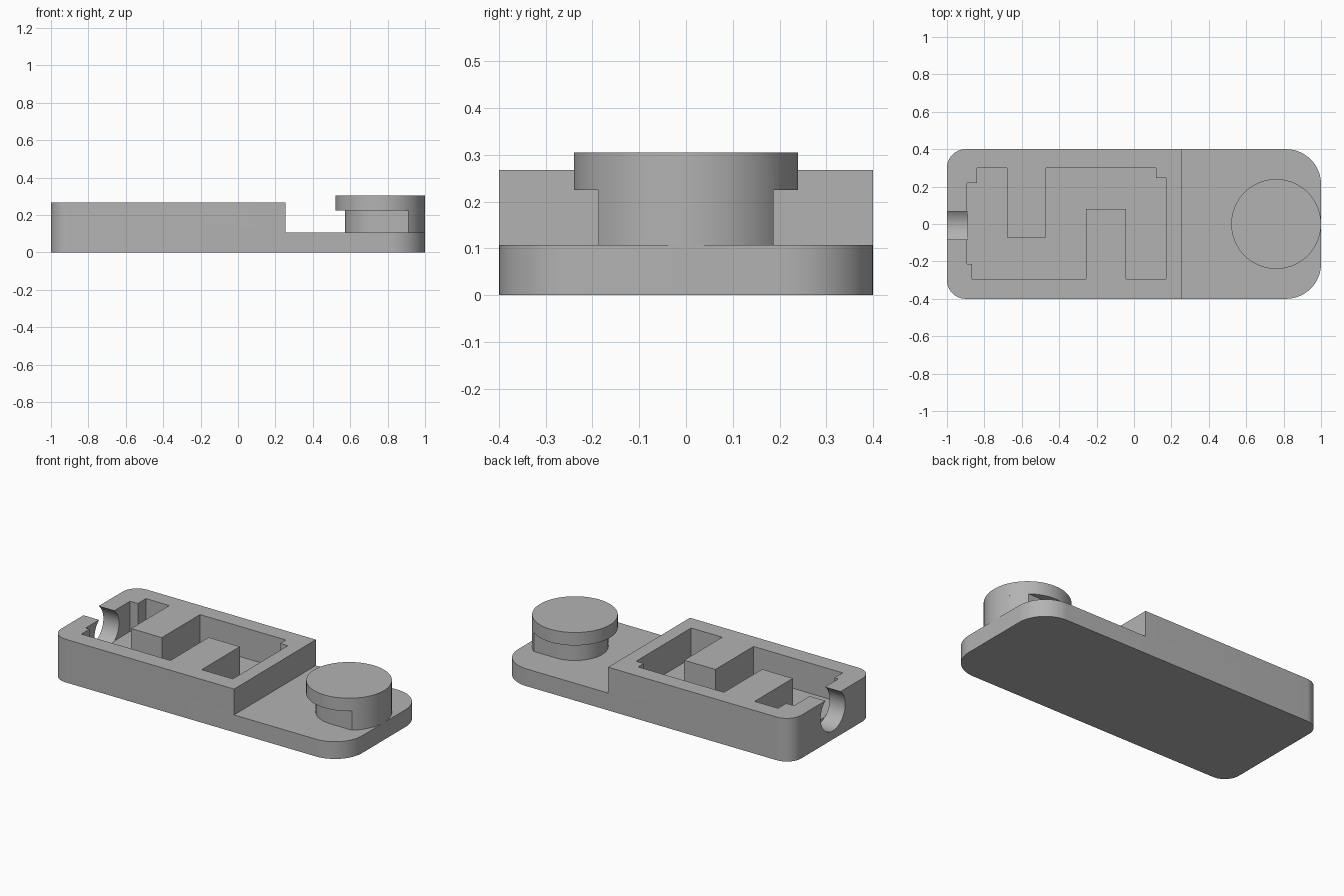
import bpy, bmesh, math

if "Cube" in bpy.data.objects:
    bpy.data.objects.remove(bpy.data.objects["Cube"])

grey = bpy.data.materials.new("plain_grey")
grey.diffuse_color = (0.45, 0.45, 0.45, 1)
grey.use_nodes = True
grey.node_tree.nodes["Principled BSDF"].inputs["Base Color"].default_value = grey.diffuse_color


def arc(cx, cy, r, a0, a1, n):
    """Points on an arc, angles in degrees."""
    angles = [math.radians(a0 + (a1 - a0) * i / n) for i in range(n + 1)]
    return [(cx + r * math.cos(a), cy + r * math.sin(a)) for a in angles]


def prism(name, outline, z0, z1):
    """Extrude a flat outline between two heights."""
    bm = bmesh.new()
    base = bm.faces.new([bm.verts.new((x, y, z0)) for x, y in outline])
    top = bmesh.ops.extrude_face_region(bm, geom=[base])["geom"]
    bmesh.ops.translate(bm, vec=(0, 0, z1 - z0),
                        verts=[g for g in top if isinstance(g, bmesh.types.BMVert)])
    bmesh.ops.recalc_face_normals(bm, faces=bm.faces)
    mesh = bpy.data.meshes.new(name)
    bm.to_mesh(mesh)
    bm.free()
    mesh.materials.append(grey)
    obj = bpy.data.objects.new(name, mesh)
    bpy.context.collection.objects.link(obj)
    return obj


def combine(target, tool, operation):
    """Apply a boolean and discard the tool."""
    mod = target.modifiers.new("boolean", 'BOOLEAN')
    mod.operation, mod.solver, mod.object = operation, 'EXACT', tool
    bpy.context.view_layer.objects.active = target
    bpy.ops.object.modifier_apply(modifier=mod.name)
    bpy.data.objects.remove(tool)


def smooth(obj):
    bpy.ops.object.select_all(action='DESELECT')
    obj.select_set(True)
    bpy.context.view_layer.objects.active = obj
    bpy.ops.object.shade_smooth_by_angle(angle=math.radians(30))


BASE_TOP, BLOCK_TOP, FLOOR = 0.107, 0.267, 0.08

# Housing: rounded slab, wider corner radius at the knob end
RL, RR = 0.1, 0.187
outline = (arc(1 - RR, 0.4 - RR, RR, 0, 90, 16) + arc(-1 + RL, 0.4 - RL, RL, 90, 180, 16)
           + arc(-1 + RL, -0.4 + RL, RL, 180, 270, 16)
           + arc(1 - RR, -0.4 + RR, RR, 270, 360, 16))
housing = prism("housing", outline, 0, BLOCK_TOP)

# Low step under the knob
step = prism("step_cutter", [(0.253, -1), (2, -1), (2, 1), (0.253, 1)], BASE_TOP, 1)
combine(housing, step, 'DIFFERENCE')

# Winding pocket with two partition tongues and small corner notches
pocket = prism("pocket_cutter", [
    (-0.893, -0.213), (-0.867, -0.213), (-0.867, -0.293), (-0.257, -0.293),
    (-0.257, 0.08), (-0.043, 0.08), (-0.043, -0.293), (0.17, -0.293),
    (0.17, 0.245), (0.117, 0.245), (0.117, 0.3), (-0.47, 0.3),
    (-0.47, -0.073), (-0.68, -0.073), (-0.68, 0.3), (-0.84, 0.3),
    (-0.84, 0.22), (-0.893, 0.22)], FLOOR, 1)
combine(housing, pocket, 'DIFFERENCE')

# Round cable opening through the end wall, breaking out of the top
hole = prism("hole_cutter", arc(0, 0, 0.12, 0, 357.1875, 127), 0, 0.21)
hole.rotation_euler = (0, math.pi / 2, 0)
hole.location = (-1.1, -0.008, 0.173)
bpy.context.view_layer.update()
combine(housing, hole, 'DIFFERENCE')
smooth(housing)

# Knob: round cap over a neck that is narrow inward and full width at the outer edge
KX, R_CAP, R_NECK = 0.76, 0.24, 0.187
half = math.degrees(math.asin(R_NECK / R_CAP))
knob = prism("knob", arc(KX, 0, R_NECK, 90, 270, 48) + arc(KX, 0, R_CAP, -half, half, 32),
             BASE_TOP, 0.25)
cap = prism("knob_cap", arc(KX, 0, R_CAP, -half, 360 - half, 112)[:-1], 0.225, 0.305)
combine(knob, cap, 'UNION')
smooth(knob)
